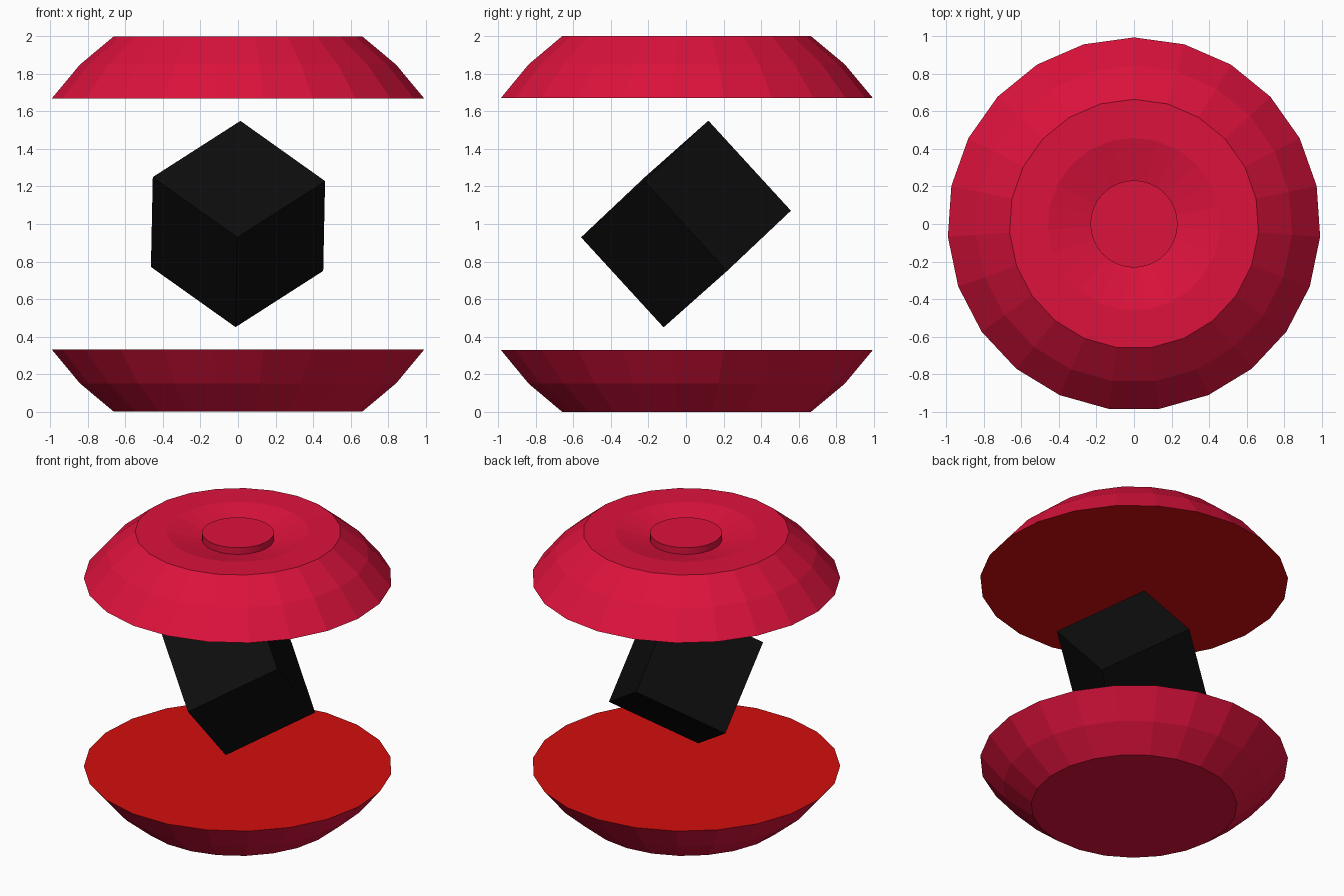
import bpy, bmesh
from math import sin, cos, tau
from mathutils import Matrix, Vector

cube = bpy.data.objects.get("Cube")
if cube:
    bpy.data.objects.remove(cube, do_unlink=True)


def make_material(name, rgb):
    mat = bpy.data.materials.new(name)
    mat.use_nodes = True
    mat.diffuse_color = (*rgb, 1)
    mat.node_tree.nodes["Principled BSDF"].inputs["Base Color"].default_value = (*rgb, 1)
    return mat


crimson = make_material("crimson", (0.72, 0.006, 0.045))
red = make_material("red", (0.65, 0.004, 0.004))
black = make_material("black", (0.004, 0.004, 0.004))


def add_object(name, bm, *mats):
    bmesh.ops.recalc_face_normals(bm, faces=bm.faces)
    mesh = bpy.data.meshes.new(name)
    bm.to_mesh(mesh)
    bm.free()
    for mat in mats:
        mesh.materials.append(mat)
    obj = bpy.data.objects.new(name, mesh)
    bpy.context.collection.objects.link(obj)
    return obj


def lathe(profile, sides):
    """Closed solid of revolution; the first face is the starting cap."""
    bm = bmesh.new()
    rings = []
    for r, z in profile:
        rings.append([bm.verts.new((r * sin(tau * i / sides), r * cos(tau * i / sides), z))
                      for i in range(sides)])
    bm.faces.new(rings[0])
    for low, high in zip(rings, rings[1:]):
        for i in range(sides):
            j = (i + 1) % sides
            bm.faces.new((low[i], low[j], high[j], high[i]))
    bm.faces.new(rings[-1])
    bm.faces.ensure_lookup_table()
    bm.faces[0].material_index = 1
    return bm


SIDES = 23
shell = [(0.995, 1.67), (0.845, 1.85), (0.665, 2.0)]

# Upper shell with a shallow dish in its top and a red underside
add_object("upper_shell", lathe(shell + [(0.46, 1.998), (0.23, 1.945)], SIDES), crimson, red)

# Lower shell, the mirror of the upper one with a plain base
add_object("lower_shell", lathe([(r, 2 - z) for r, z in shell], SIDES), crimson, red)

# Round button standing in the dish
button = lathe([(0.232, 1.93), (0.232, 1.993)], 48)
button.faces[0].material_index = 0
add_object("top_button", button, crimson)

# Tilted cube floating between the shells, balanced on a corner
down = Vector((-0.01, 0.44, -0.48)).normalized()
side = Vector((-0.45, 0.339, 0.32))
side = (side - down * side.dot(down)).normalized()
tilt = Matrix((side, down.cross(side), down)).transposed().to_4x4()
bm = bmesh.new()
bmesh.ops.create_cube(bm, size=0.65, matrix=Matrix.Translation((0, 0, 1)) @ tilt)
add_object("core_cube", bm, black)
